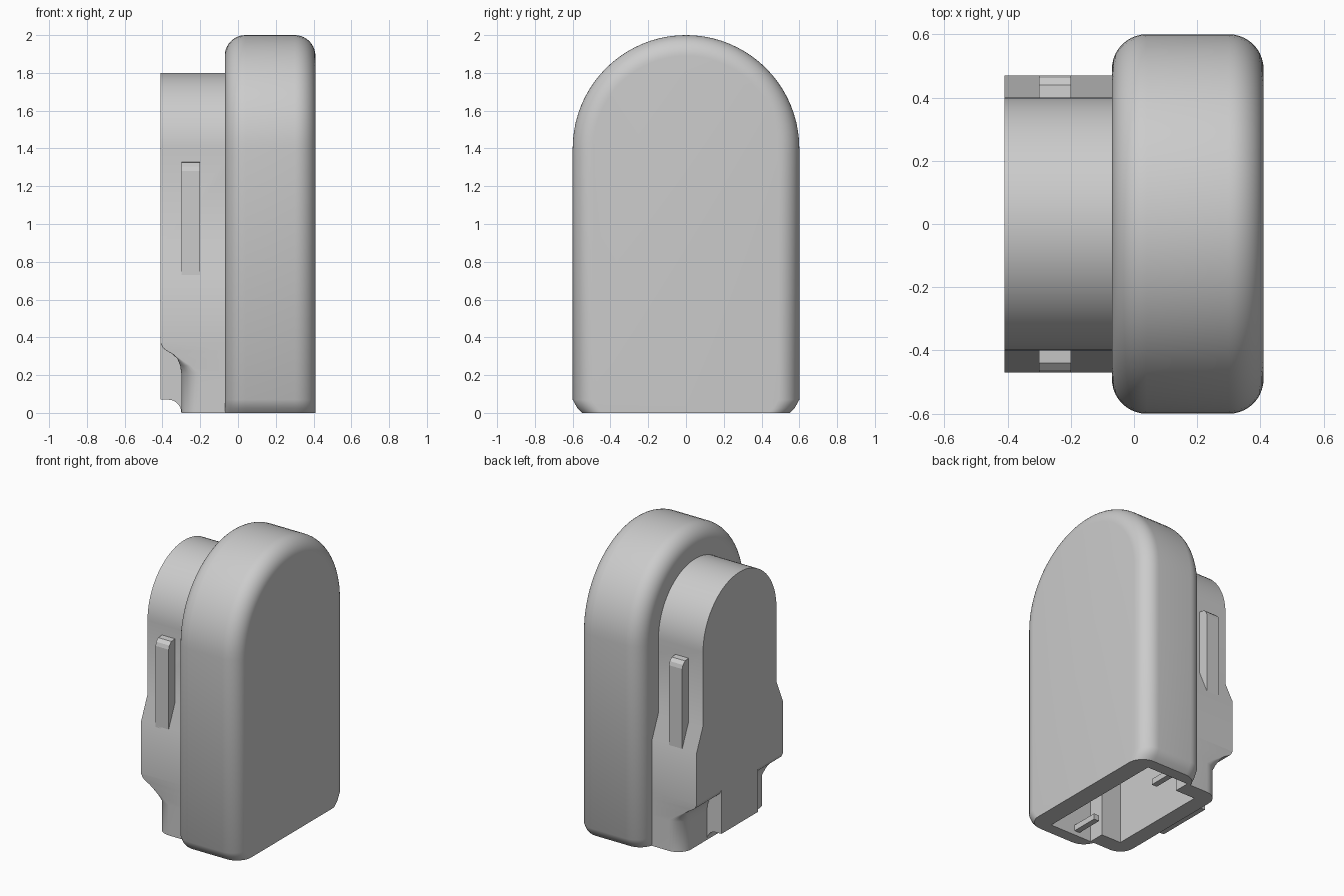
import bpy, bmesh, math
from math import sin, cos, pi, sqrt

cube = bpy.data.objects.get("Cube")
if cube:
    bpy.data.objects.remove(cube)

grey = bpy.data.materials.new("light_grey_plastic")
grey.use_nodes = True
grey.diffuse_color = (0.6, 0.6, 0.6, 1)
grey.node_tree.nodes["Principled BSDF"].inputs["Base Color"].default_value = (0.6, 0.6, 0.6, 1)


def loft(name, rings):
    """Skin a list of equal-length rings and cap both ends."""
    bm = bmesh.new()
    loops = [[bm.verts.new(p) for p in ring] for ring in rings]
    n = len(loops[0])
    for a, b in zip(loops, loops[1:]):
        for i in range(n):
            j = (i + 1) % n
            bm.faces.new((a[i], a[j], b[j], b[i]))
    bm.faces.new(loops[0])
    bm.faces.new(loops[-1])
    bmesh.ops.recalc_face_normals(bm, faces=bm.faces)
    mesh = bpy.data.meshes.new(name)
    bm.to_mesh(mesh)
    bm.free()
    mesh.materials.append(grey)
    obj = bpy.data.objects.new(name, mesh)
    bpy.context.collection.objects.link(obj)
    return obj


def extrude(name, profile, lo, hi, axis):
    """Extrude a 2D profile along an axis; profile gives the other two axes in order."""
    def place(p, h):
        q = list(p)
        q.insert(axis, h)
        return q
    return loft(name, [[place(p, h) for p in profile] for h in (lo, hi)])


def activate(obj):
    bpy.ops.object.select_all(action='DESELECT')
    obj.select_set(True)
    bpy.context.view_layer.objects.active = obj


def arch(side, radius, steps=40):
    """Mirror the right-hand points and close them with a round top at z = 1.4."""
    top = [(radius * cos(pi * i / steps), 1.4 + radius * sin(pi * i / steps))
           for i in range(steps + 1)]
    return side + top + [(-y, z) for y, z in reversed(side)]


# Main body: arched slab with rounded rims and a chamfered foot
EDGE = 0.11


def body_ring(x, inset):
    side = [(0.55 - inset, 0), (0.575 - inset, 0.025), (0.6 - inset, 0.07)]
    return [(x, y, z) for y, z in arch(side, 0.6 - inset)]


steps = [i / 10 * pi / 2 for i in range(11)]
rings = [body_ring(-0.07 + EDGE * (1 - cos(a)), EDGE * (1 - sin(a))) for a in steps]
rings += [body_ring(0.41 - EDGE * (1 - cos(a)), EDGE * (1 - sin(a))) for a in reversed(steps)]
main_body = loft("main_body", rings)

# Side housing: smaller arch that widens lower down
upper_housing = extrude("upper_housing",
                        arch([(0.47, 0.37), (0.47, 0.73), (0.4, 0.89)], 0.4),
                        -0.41, -0.02, 0)


# Housing skirt: rounded foot flaring out into an overhang
def skirt_ring(z, back, r):
    half = [(-0.02, 0.47)]
    for i in range(9):
        a = i / 8 * pi / 2
        half.append((back + r - r * sin(a), 0.47 - r + r * cos(a)))
    return [(x, y, z) for x, y in half] + [(x, -y, z) for x, y in reversed(half)]


skirt = loft("housing_skirt", [skirt_ring(*s) for s in (
    (0, -0.3, 0.1), (0.21, -0.3, 0.1), (0.25, -0.306, 0.056), (0.285, -0.32, 0.015),
    (0.31, -0.345, 0.004), (0.33, -0.38, 0.003), (0.345, -0.398, 0.002), (0.37, -0.41, 0.001))])

# Central tongue with a scooped lower edge
scoop = [(-0.37 + 0.07 * sin(a), 0.07 * cos(a)) for a in steps]
tongue = extrude("rear_tongue",
                 [(-0.41, 0.37), (-0.41, 0.07)] + scoop + [(-0.29, 0), (-0.29, 0.37)],
                 -0.2, 0.2, 1)

# Open socket cut up from the underside
half = [(0.28, 0.47), (-0.04, 0.47), (-0.04, 0.36), (-0.19, 0.36)]
cutter = extrude("socket_cutter", half + [(x, -y) for x, y in reversed(half)], -0.1, 1.3, 2)
cutter.hide_render = True
for part in (main_body, upper_housing, skirt):
    activate(part)
    mod = part.modifiers.new("socket", 'BOOLEAN')
    mod.operation = 'DIFFERENCE'
    mod.solver = 'EXACT'
    mod.object = cutter
    bpy.ops.object.modifier_apply(modifier=mod.name)
bpy.data.objects.remove(cutter)

# Grip ribs on the housing sides and small catches inside the socket
for s, label in ((-1, "front"), (1, "back")):
    rib = [(0.38, 0.72), (0.47, 0.72), (0.47, 1.28), (0.462, 1.305), (0.44, 1.325), (0.38, 1.33)]
    extrude(label + "_grip_rib", [(s * y, z) for y, z in rib], -0.3, -0.2, 0)
    catch = [(0.28, 0.03), (0.48, 0.03), (0.48, 0.07), (0.28, 0.07)]
    extrude(label + "_socket_catch", [(s * y, z) for y, z in catch], 0.05, 0.09, 0)

for part in (main_body, upper_housing, skirt, tongue):
    activate(part)
    bpy.ops.object.shade_smooth_by_angle(angle=math.radians(30))
